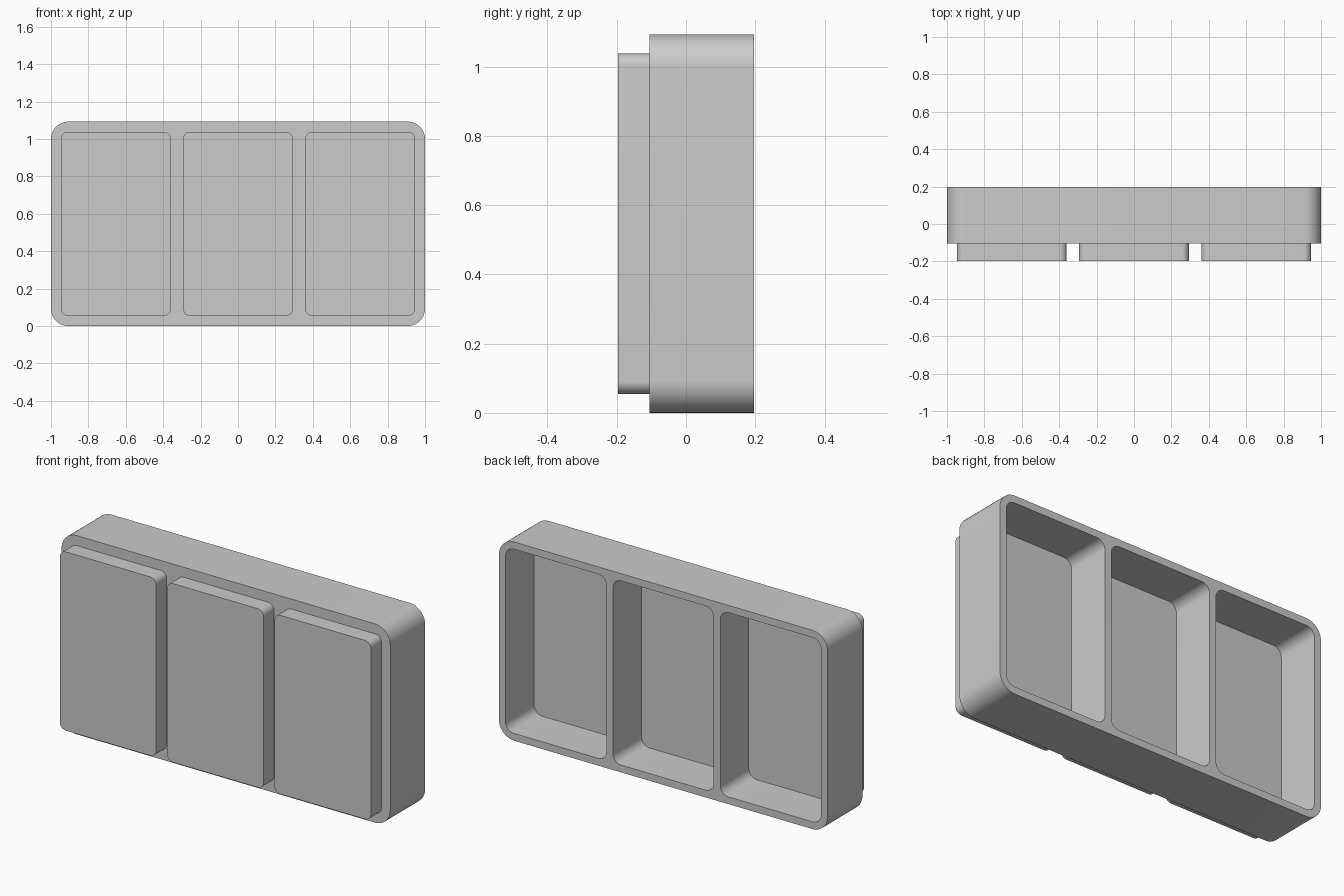
import bpy, bmesh, math

if "Cube" in bpy.data.objects:
    bpy.data.objects.remove(bpy.data.objects["Cube"])

GREY = bpy.data.materials.new("plain grey")
GREY.diffuse_color = (0.6, 0.6, 0.6, 1)
GREY.use_nodes = True
GREY.node_tree.nodes["Principled BSDF"].inputs["Base Color"].default_value = GREY.diffuse_color

WIDTH, HEIGHT = 2.0, 1.093
PAD_FRONT, BODY_FRONT, POCKET_FLOOR, BACK = -0.197, -0.105, -0.05, 0.197
PITCH = 0.653          # spacing of the three cells
MID = HEIGHT / 2


def rounded_loop(bm, cx, y, w, h, r, steps=10):
    """Ring of vertices: rounded rectangle in the XZ plane."""
    verts = []
    for q, (sx, sz) in enumerate([(1, 1), (-1, 1), (-1, -1), (1, -1)]):
        for i in range(steps + 1):
            a = math.pi / 2 * (q + i / steps)
            verts.append(bm.verts.new((cx + sx * (w / 2 - r) + r * math.cos(a), y,
                                       MID + sz * (h / 2 - r) + r * math.sin(a))))
    return verts


def bridge(bm, a, b):
    """Side walls between two matching rings."""
    n = len(a)
    for i in range(n):
        j = (i + 1) % n
        bm.faces.new((a[i], a[j], b[j], b[i]))


def cup(bm, cx, y_cap, y_open, w, h, r):
    """Capped rounded prism, open at y_open; returns the open ring."""
    cap = rounded_loop(bm, cx, y_cap, w, h, r)
    ring = rounded_loop(bm, cx, y_open, w, h, r)
    bm.faces.new(cap)
    bridge(bm, cap, ring)
    return ring


def finish(bm, name):
    bmesh.ops.recalc_face_normals(bm, faces=bm.faces)
    me = bpy.data.meshes.new(name)
    bm.to_mesh(me)
    bm.free()
    me.materials.append(GREY)
    ob = bpy.data.objects.new(name, me)
    bpy.context.collection.objects.link(ob)
    bpy.ops.object.select_all(action='DESELECT')
    ob.select_set(True)
    bpy.context.view_layer.objects.active = ob
    bpy.ops.object.shade_smooth_by_angle(angle=math.radians(30))


# Tray body: outer shell, three pockets open at the back, flat rim between them
bm = bmesh.new()
rings = [cup(bm, 0, BODY_FRONT, BACK, WIDTH, HEIGHT, 0.093)]
for k in (-1, 0, 1):
    rings.append(cup(bm, k * PITCH, POCKET_FLOOR, BACK, 0.613, HEIGHT - 0.08, 0.05))
rim = [bm.edges.get((r[i - 1], r[i])) for r in rings for i in range(len(r))]
bmesh.ops.triangle_fill(bm, use_beauty=True, use_dissolve=False, edges=rim, normal=(0, 1, 0))
finish(bm, "tray_body")

# Raised pads on the front, one per pocket
for k, side in ((-1, "left"), (0, "middle"), (1, "right")):
    bm = bmesh.new()
    cup(bm, k * PITCH, PAD_FRONT, BODY_FRONT, 0.586, HEIGHT - 0.11, 0.036)
    finish(bm, side + "_front_pad")
